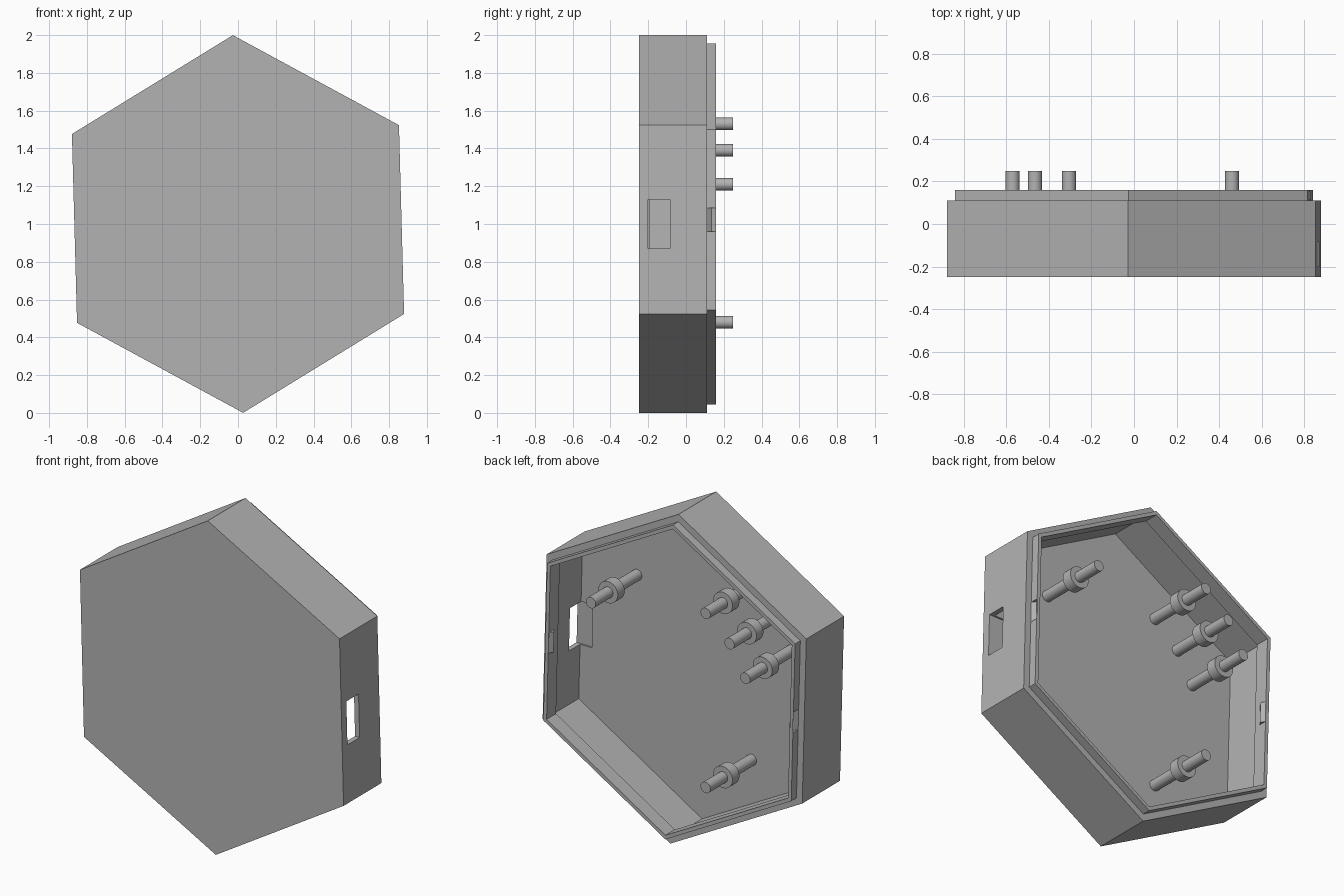
import bpy, bmesh, math
from mathutils import Matrix, Vector

if "Cube" in bpy.data.objects:
    bpy.data.objects.remove(bpy.data.objects["Cube"], do_unlink=True)

grey = bpy.data.materials.new("plain grey")
grey.use_nodes = True
colour = (0.45, 0.45, 0.45, 1)
grey.diffuse_color = colour
grey.node_tree.nodes["Principled BSDF"].inputs["Base Color"].default_value = colour

TILT = math.radians(1.55)
FLOOR = -0.19
SIDE = math.cos(math.pi / 6)  # flat-to-centre distance of a unit hexagon


def finish(bm, name):
    bmesh.ops.recalc_face_normals(bm, faces=bm.faces)
    mesh = bpy.data.meshes.new(name)
    bm.to_mesh(mesh)
    bm.free()
    mesh.materials.append(grey)
    obj = bpy.data.objects.new(name, mesh)
    bpy.context.collection.objects.link(obj)
    return obj


def lathe(name, profile, sides, centre, turn=0.0):
    """Spin a (radius, y) profile about the y axis; the ends are capped."""
    bm = bmesh.new()
    rings = []
    for r, y in profile:
        ring = []
        for i in range(sides):
            a = turn + math.tau * i / sides
            ring.append(bm.verts.new((centre[0] + r * math.cos(a), y,
                                      centre[1] + r * math.sin(a))))
        rings.append(ring)
    for a, b in zip(rings, rings[1:]):
        for i in range(sides):
            j = (i + 1) % sides
            bm.faces.new((a[i], a[j], b[j], b[i]))
    bm.faces.new(rings[0])
    bm.faces.new(rings[-1])
    return finish(bm, name)


def wedge(name, outline, half_length, side):
    """Extrude an (outward, y) outline along a vertical side of the hexagon."""
    bm = bmesh.new()
    low = [bm.verts.new((x, y, -half_length)) for x, y in outline]
    cap = bm.faces.new(low)
    new = bmesh.ops.extrude_face_region(bm, geom=[cap])["geom"]
    bmesh.ops.translate(bm, vec=(0, 0, 2 * half_length),
                        verts=[v for v in new if isinstance(v, bmesh.types.BMVert)])
    spin = -TILT + (math.pi if side < 0 else 0)
    place = Matrix.Translation(Vector((0, 0, 1))) @ Matrix.Rotation(spin, 4, "Y")
    bmesh.ops.transform(bm, matrix=place, verts=bm.verts)
    return finish(bm, name)


def cut(target, cutter):
    cutter.hide_render = True
    mod = target.modifiers.new(cutter.name, "BOOLEAN")
    mod.operation, mod.solver, mod.object = "DIFFERENCE", "EXACT", cutter
    bpy.context.view_layer.objects.active = target
    bpy.ops.object.modifier_apply(modifier=mod.name)
    bpy.data.objects.remove(cutter, do_unlink=True)


# Open-backed case: front plate, thin walls, rebated rim and raised lip
case = lathe("case", [(1, -0.25), (1, 0.11), (0.955, 0.11), (0.955, 0.16),
                      (0.93, 0.16), (0.93, 0.07), (0.965, 0.07), (0.965, FLOOR)],
             6, (0, 1), math.pi / 6 + TILT)

# Rectangular port through the left wall
bm = bmesh.new()
bmesh.ops.create_cube(bm, size=1, matrix=Matrix.Translation((0.86, -0.142, 1))
                      @ Matrix.Diagonal((0.2, 0.116, 0.26, 1)))
cut(case, finish(bm, "port_cutter"))

# Snap notches: a V groove outside the lip and a matching bump inside
outer, inner = 0.955 * SIDE, 0.93 * SIDE
for side, label in ((1, "left"), (-1, "right")):
    cut(case, wedge("notch_cutter", [(outer + 0.01, 0.11), (outer, 0.11),
                                     (outer - 0.018, 0.135), (outer, 0.16),
                                     (outer + 0.01, 0.16)], 0.063, side))
    wedge(label + "_snap_bump", [(inner + 0.001, 0.11), (inner - 0.018, 0.135),
                                 (inner + 0.001, 0.16)], 0.063, side)

# Collared mounting pegs
pegs = [(0.46, 1.39), (-0.305, 1.53), (-0.465, 1.39), (-0.57, 1.21), (-0.305, 0.48)]
for n, spot in enumerate(pegs, 1):
    peg = lathe(f"mounting_peg_{n}", [(0.033, FLOOR - 0.01), (0.033, 0.02), (0.065, 0.02),
                                      (0.065, 0.085), (0.033, 0.085), (0.033, 0.25)],
                32, spot)
    bpy.ops.object.select_all(action="DESELECT")
    peg.select_set(True)
    bpy.context.view_layer.objects.active = peg
    bpy.ops.object.shade_smooth_by_angle(angle=math.radians(30))
